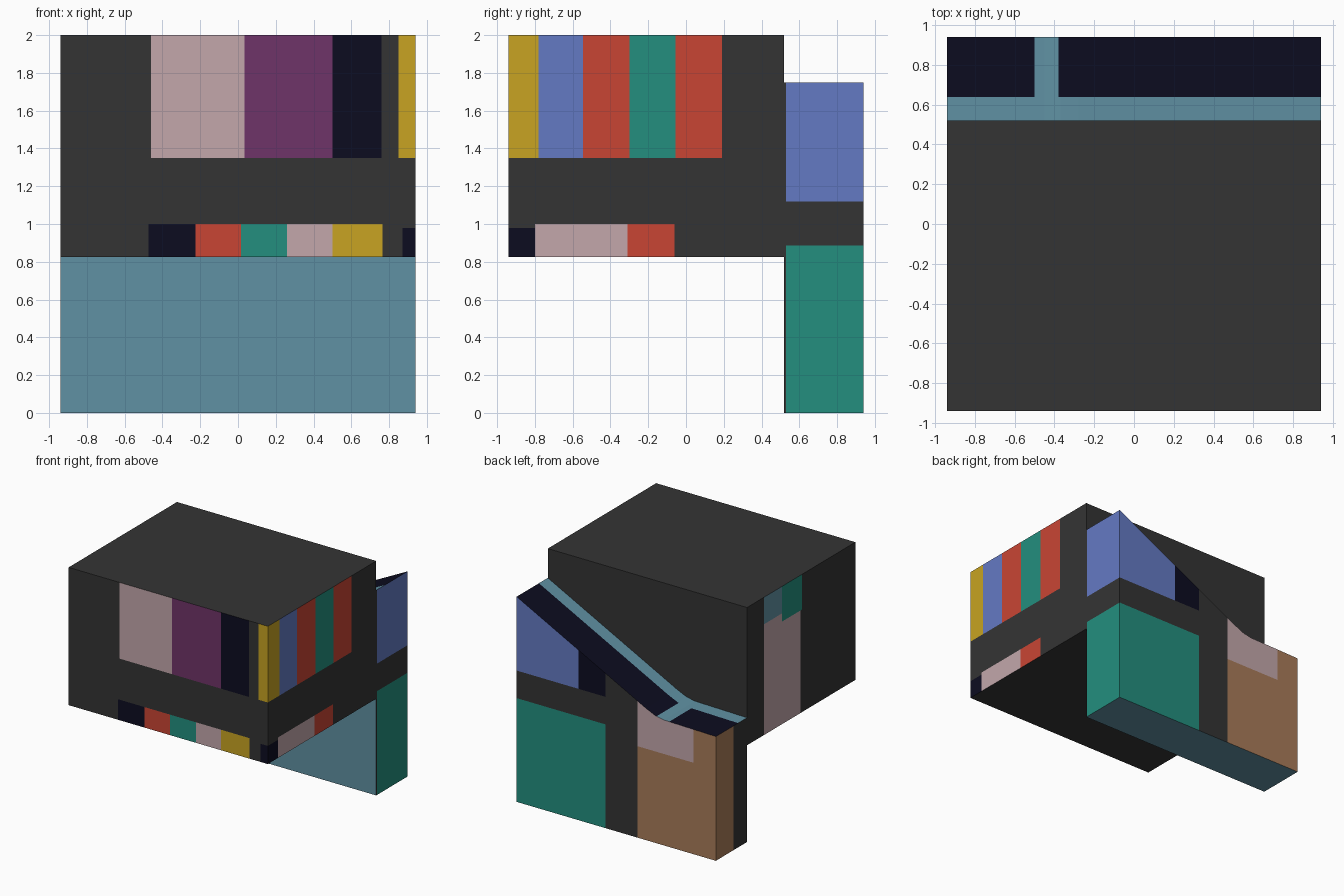
import bpy, bmesh
from mathutils import Vector

if "Cube" in bpy.data.objects:
    bpy.data.objects.remove(bpy.data.objects["Cube"])

# Flat colours (sRGB hex, converted to linear)
HEX = {"charcoal": "343434", "dusty_teal": "6091A3", "pale_pink": "C3A7AB",
       "plum": "6F3468", "navy": "0C0C20", "gold": "C8A422", "red": "C94534",
       "green": "238F7F", "periwinkle": "647AC4", "tan": "A97C59"}
NAMES = list(HEX)


def linear(c):
    return c / 12.92 if c <= 0.04045 else ((c + 0.055) / 1.055) ** 2.4


MATS = []
for name, h in HEX.items():
    m = bpy.data.materials.new(name)
    m.diffuse_color = [linear(int(h[i:i + 2], 16) / 255) for i in (0, 2, 4)] + [1]
    m.use_nodes = True
    m.node_tree.nodes["Principled BSDF"].inputs["Base Color"].default_value = m.diffuse_color
    MATS.append(m)


def prism(profile, y0, y1):
    """Extrude an x-z profile along y."""
    bm = bmesh.new()
    face = bm.faces.new([bm.verts.new((x, y0, z)) for x, z in profile])
    ext = bmesh.ops.extrude_face_region(bm, geom=[face])["geom"]
    verts = [v for v in ext if isinstance(v, bmesh.types.BMVert)]
    bmesh.ops.translate(bm, verts=verts, vec=(0, y1 - y0, 0))
    bmesh.ops.recalc_face_normals(bm, faces=bm.faces)
    return bm


def facing(bm, side):
    bm.normal_update()
    return [f for f in bm.faces if f.normal.dot(side) > 0.7]


def paint(bm, side, a, a0, a1, b, b0, b1, colour):
    """Cut a rectangle (axes a and b) into the faces on one side and colour it."""
    for axis, value in ((a, a0), (a, a1), (b, b0), (b, b1)):
        faces = facing(bm, side)
        geom = set(faces)
        for f in faces:
            geom.update(f.edges, f.verts)
        co, no = Vector(), Vector()
        co[axis], no[axis] = value, 1
        bmesh.ops.bisect_plane(bm, geom=list(geom), dist=1e-5, plane_co=co, plane_no=no)
    for f in facing(bm, side):
        c = f.calc_center_median()
        if a0 < c[a] < a1 and b0 < c[b] < b1:
            f.material_index = NAMES.index(colour)


def finish(bm, name):
    me = bpy.data.meshes.new(name)
    for m in MATS:
        me.materials.append(m)
    bm.to_mesh(me)
    bm.free()
    bpy.context.collection.objects.link(bpy.data.objects.new(name, me))


X, Y, Z = 0, 1, 2
FRONT, BACK = Vector((0, -1, 0)), Vector((0, 1, 0))
RIGHT, LEFT = Vector((1, 0, 0)), Vector((-1, 0, 0))
UP, DOWN = Vector((0, 0, 1)), Vector((0, 0, -1))
W = 0.94


def stripes(bm, side, axis, edges, z0, z1, colours):
    """A row of neighbouring colour panels."""
    for e0, e1, c in zip(edges, edges[1:], colours):
        paint(bm, side, axis, e0, e1, Z, z0, z1, c)


# Overhanging main block
bm = prism([(-W, 0.825), (W, 0.825), (W, 2), (-W, 2)], -W, 0.52)
stripes(bm, FRONT, X, [-0.46, 0.035, 0.50, 0.76], 1.35, 2.01, ["pale_pink", "plum", "navy"])
stripes(bm, FRONT, X, [0.85, 0.95], 1.35, 2.01, ["gold"])
stripes(bm, FRONT, X, [-0.475, -0.225, 0.015, 0.26, 0.50, 0.765], 0.8, 1.0,
        ["navy", "red", "green", "pale_pink", "gold"])
stripes(bm, FRONT, X, [0.87, 0.95], 0.8, 0.98, ["navy"])
stripes(bm, RIGHT, Y, [-0.95, -0.78, -0.545, -0.30, -0.055, 0.19], 1.35, 2.01,
        ["gold", "periwinkle", "red", "green", "red"])
stripes(bm, RIGHT, Y, [-0.95, -0.80], 0.8, 0.98, ["navy"])
stripes(bm, RIGHT, Y, [-0.80, -0.31, -0.06], 0.8, 1.0, ["pale_pink", "red"])
stripes(bm, LEFT, Y, [-0.20, 0.29], 0.8, 1.77, ["pale_pink"])
stripes(bm, LEFT, Y, [0.05, 0.29], 1.77, 2.01, ["dusty_teal"])
stripes(bm, LEFT, Y, [-0.22, 0.05], 1.70, 2.01, ["green"])
finish(bm, "main_block")

# Rear wall with a sloping top
bm = prism([(-W, 0), (W, 0), (W, 1.75), (-0.28, 1.125), (-0.37, 1.085),
            (-0.45, 1.07), (-W, 1.06)], 0.52, W)
for side in (FRONT, UP, DOWN):
    for f in facing(bm, side):
        f.material_index = NAMES.index("dusty_teal")
# Sunken-looking dark panels on the slope
for x0, x1 in ((-0.95, -0.50), (-0.38, 0.95)):
    paint(bm, UP, X, x0, x1, Y, 0.64, 0.95, "navy")
# Right end and rear panels
stripes(bm, RIGHT, Y, [0.53, 0.95], -0.1, 0.885, ["green"])
stripes(bm, RIGHT, Y, [0.53, 0.95], 1.12, 2, ["periwinkle"])
stripes(bm, BACK, X, [0.10, 0.95], -0.1, 0.885, ["green"])
stripes(bm, BACK, X, [0.10, 0.355, 0.95], 1.12, 2, ["navy", "periwinkle"])
stripes(bm, BACK, X, [-0.95, -0.20], -0.1, 2, ["tan"])
stripes(bm, BACK, X, [-0.73, -0.20], 0.78, 2, ["pale_pink"])
stripes(bm, LEFT, Y, [0.70, 0.95], -0.1, 2, ["tan"])
finish(bm, "rear_wall")
